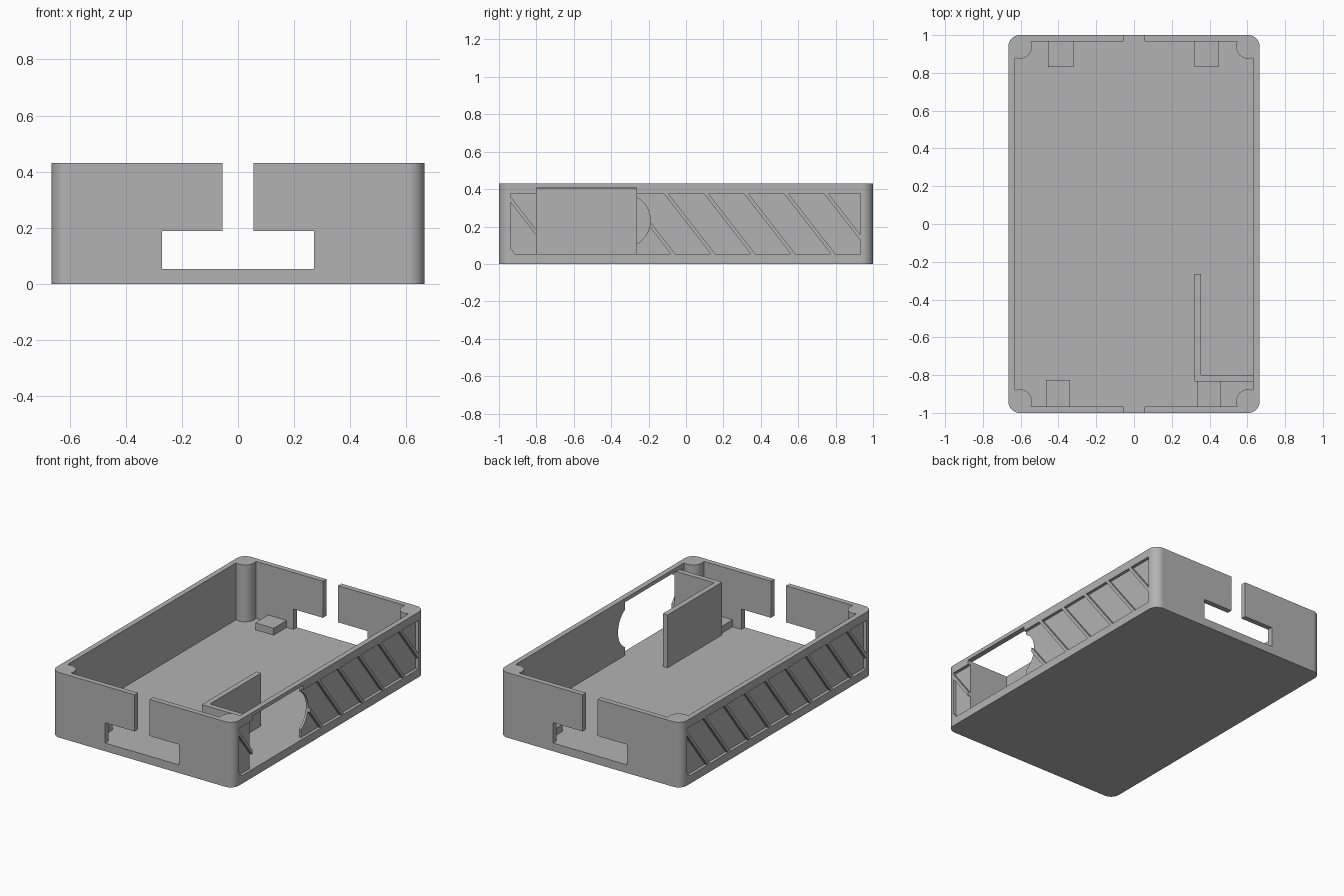
import bpy
import bmesh
from math import cos, sin, radians, asin, acos, degrees, sqrt

cube = bpy.data.objects.get("Cube")
if cube:
    bpy.data.objects.remove(cube, do_unlink=True)

HX, HY, TOP = 0.665, 1.0, 0.43     # outer half sizes and height
WALL, FLOOR = 0.035, 0.054
CORNER, POST = 0.06, 0.065         # outer corner and inner post radii
IX, IY = HX - WALL, HY - WALL

grey = bpy.data.materials.new("plain grey")
grey.use_nodes = True
grey.diffuse_color = (0.45, 0.45, 0.45, 1)
grey.node_tree.nodes["Principled BSDF"].inputs["Base Color"].default_value = (0.45, 0.45, 0.45, 1)


def arc(cx, cy, r, a0, a1, n=14):
    """Points on an arc, angles in degrees."""
    steps = [radians(a0 + (a1 - a0) * i / n) for i in range(n + 1)]
    return [(cx + r * cos(a), cy + r * sin(a)) for a in steps]


def prisms(name, outlines, axis, lo, hi):
    """Extrude flat outlines along an axis from lo to hi into one object."""
    place = {"x": lambda p, d: (d, p[0], p[1]),
             "y": lambda p, d: (p[0], d, p[1]),
             "z": lambda p, d: (p[0], p[1], d)}[axis]
    bm = bmesh.new()
    for outline in outlines:
        a = [bm.verts.new(place(p, lo)) for p in outline]
        b = [bm.verts.new(place(p, hi)) for p in outline]
        bm.faces.new(a)
        bm.faces.new(b[::-1])
        for i in range(len(a)):
            j = (i + 1) % len(a)
            bm.faces.new((a[i], b[i], b[j], a[j]))
    bmesh.ops.recalc_face_normals(bm, faces=bm.faces)
    mesh = bpy.data.meshes.new(name)
    bm.to_mesh(mesh)
    bm.free()
    mesh.materials.append(grey)
    obj = bpy.data.objects.new(name, mesh)
    bpy.context.scene.collection.objects.link(obj)
    return obj


def rect(x0, x1, y0, y1):
    return [(x0, y0), (x1, y0), (x1, y1), (x0, y1)]


def activate(obj):
    bpy.ops.object.select_all(action="DESELECT")
    obj.select_set(True)
    bpy.context.view_layer.objects.active = obj


def cut(obj, cutter):
    activate(obj)
    mod = obj.modifiers.new("cut", "BOOLEAN")
    mod.operation, mod.solver, mod.object = "DIFFERENCE", "EXACT", cutter
    bpy.ops.object.modifier_apply(modifier=mod.name)
    bpy.data.objects.remove(cutter, do_unlink=True)


def four_corners(corner):
    """Repeat the outline of the +x +y corner around all four corners."""
    points = list(corner)
    points += [(-x, y) for x, y in reversed(corner)]
    points += [(-x, -y) for x, y in corner]
    points += [(x, -y) for x, y in reversed(corner)]
    return points


def clip(poly, side):
    """Keep the part of a polygon where side(point) >= 0."""
    out = []
    for p, q in zip(poly, poly[1:] + poly[:1]):
        a, b = side(p), side(q)
        if a >= 0:
            out.append(p)
        if a * b < 0:
            t = a / (a - b)
            out.append((p[0] + t * (q[0] - p[0]), p[1] + t * (q[1] - p[1])))
    return out


# Tray body: rounded block with a cavity that leaves a round post in each corner
cx, cy = HX - CORNER, HY - CORNER
body = prisms("tray_body", [four_corners(arc(cx, cy, CORNER, 0, 90))], "z", 0, TOP)
bite = degrees(acos((IX - cx) / POST))
inner = arc(cx, cy, POST, -bite, bite - 270, 20)
cut(body, prisms("cavity_cutter", [four_corners(inner)], "z", FLOOR, TOP + 0.1))

# T-shaped openings through the front and back walls
half = [(0.27, FLOOR), (0.27, 0.188), (0.055, 0.188), (0.055, TOP + 0.1)]
slot = half + [(-x, z) for x, z in reversed(half)]
cut(body, prisms("slot_cutter", [slot], "y", -1.1, 1.1))

# Recessed panels between slanted ribs on both side walls
Z0, Z1, DEPTH = 0.054, 0.376, 0.02
PITCH, RIB, LEAN = 0.214, 0.024, 0.25


def along(p):
    """Position of a point measured along the wall foot, following the rib slant."""
    return p[0] + LEAN * (p[1] - Z0) / (Z1 - Z0) + 0.07


panels = []
for k in range(-5, 6):
    start, end = k * PITCH + RIB / 2, (k + 1) * PITCH - RIB / 2
    panel = clip(rect(-0.938, 0.933, Z0, Z1), lambda p: along(p) - start)
    panel = clip(panel, lambda p: end - along(p)) if panel else panel
    if len(panel) > 2:
        panels.append(panel)
cut(body, prisms("right_panel_cutter", panels, "x", HX + 0.05, HX - DEPTH))
turned = [[(-y, z) for y, z in p] for p in panels]
cut(body, prisms("left_panel_cutter", turned, "x", -HX - 0.05, -HX + DEPTH))

# Window with a round end in the right wall
swing = degrees(asin(0.125 / 0.142))
bulge = arc(-0.265 - sqrt(0.142 ** 2 - 0.125 ** 2), 0.232, 0.142, -swing, swing, 20)
window = [(-0.8, FLOOR), (-0.265, FLOOR)] + bulge + [(-0.265, 0.405), (-0.8, 0.405)]
cut(body, prisms("window_cutter", [window], "x", IX - 0.02, HX + 0.05))

# Smooth corners, flat walls
activate(body)
bpy.ops.object.shade_smooth_by_angle(angle=radians(25))
weighted = body.modifiers.new("weighted normals", "WEIGHTED_NORMAL")
weighted.keep_sharp = True

# L-shaped partition beside the window
ell = [(0.32, -0.835), (IX, -0.835), (IX, -0.8), (0.355, -0.8), (0.355, -0.265), (0.32, -0.265)]
prisms("partition", [ell], "z", FLOOR, 0.403)

# Low support blocks against the end walls
blocks = {"back_left_block": (0.32, 0.45, 0.83, IY),
          "back_right_block": (-0.455, -0.32, 0.83, IY),
          "front_left_block": (0.335, 0.46, -IY, -0.835),
          "front_right_block": (-0.465, -0.34, -IY, -0.825)}
for name, size in blocks.items():
    prisms(name, [rect(*size)], "z", FLOOR, 0.1)
